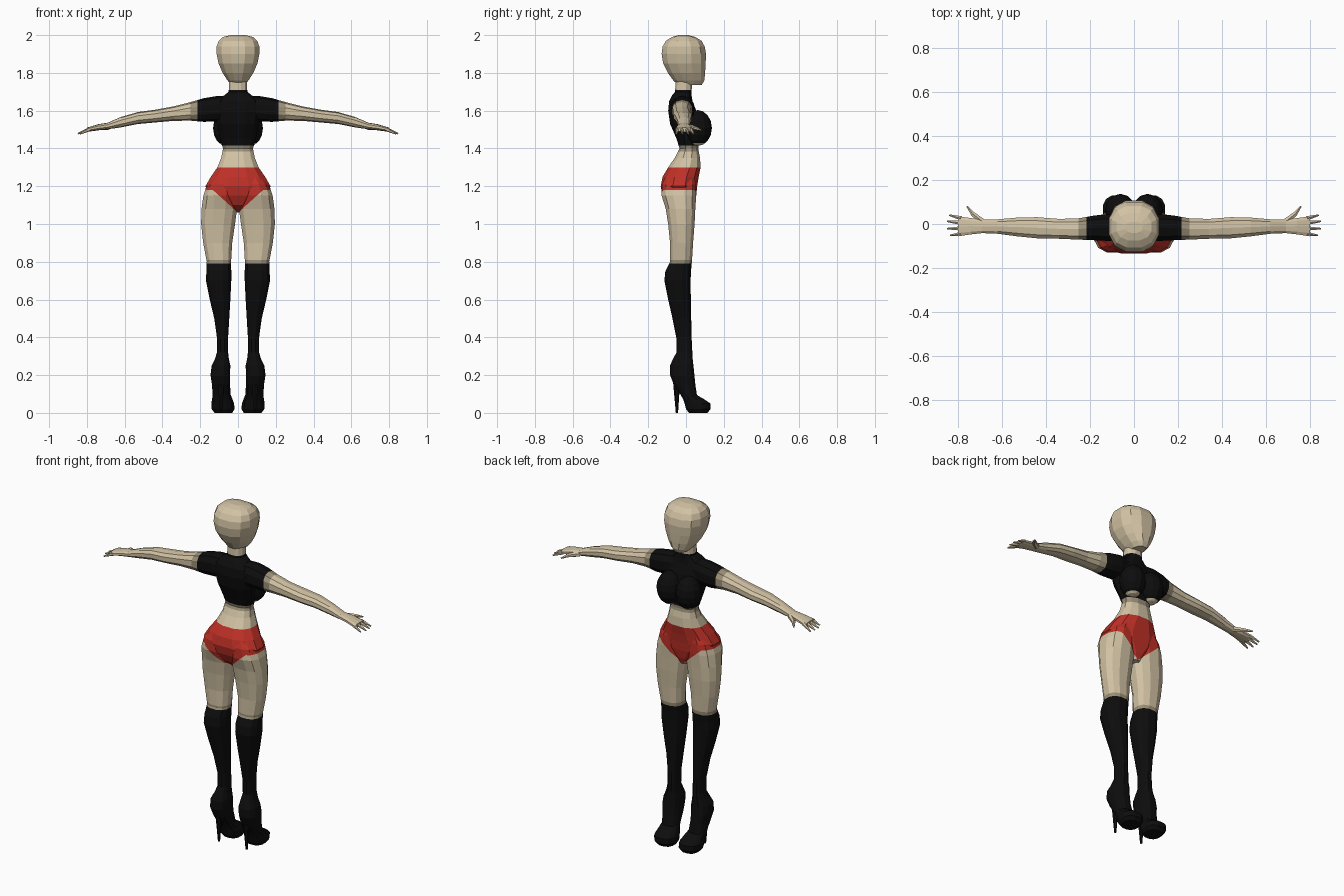
import bpy, bmesh, math
from mathutils import Vector


def material(name, rgb):
    m = bpy.data.materials.new(name)
    m.diffuse_color = (*rgb, 1)
    return m


MATS = [material("skin", (0.64, 0.54, 0.37)), material("shaded skin", (0.33, 0.28, 0.19)),
        material("black cloth", (0.004, 0.004, 0.004)), material("red cloth", (0.52, 0.03, 0.02))]
SKIN, SHADE, BLACK, RED = range(4)


def finish(name, bm, cuts=(), rule=None):
    """Cut the mesh along colour borders, colour faces by rule, make the object."""
    for co, no in cuts:
        bmesh.ops.bisect_plane(bm, geom=bm.verts[:] + bm.edges[:] + bm.faces[:],
                               dist=1e-5, plane_co=co, plane_no=no)
    bmesh.ops.recalc_face_normals(bm, faces=bm.faces[:])
    for f in bm.faces:
        f.smooth = False
        f.material_index = rule(f.calc_center_median()) if rule else SKIN
    me = bpy.data.meshes.new(name)
    bm.to_mesh(me)
    bm.free()
    for m in MATS:
        me.materials.append(m)
    ob = bpy.data.objects.new(name, me)
    bpy.context.collection.objects.link(ob)
    return ob


def loft(rings, axis="z", side=1, n=12, power=2.4):
    """Rings are (t, a0, a1, b0, b1): position on axis, then two cross ranges."""
    bm = bmesh.new()
    loops = []
    for t, a0, a1, b0, b1 in rings:
        loop = []
        for i in range(n):
            w = 2 * math.pi * (i + 0.5) / n
            c, s = math.cos(w), math.sin(w)
            a = (a0 + a1) / 2 + (a1 - a0) / 2 * math.copysign(abs(c) ** (2 / power), c) * 1.02
            b = (b0 + b1) / 2 + (b1 - b0) / 2 * math.copysign(abs(s) ** (2 / power), s) * 1.02
            p = (a, b, t) if axis == "z" else (t, a, b)
            loop.append(bm.verts.new((p[0] * side, p[1], p[2])))
        loops.append(loop)
    for lo, hi in zip(loops, loops[1:]):
        for i in range(n):
            j = (i + 1) % n
            bm.faces.new((lo[i], lo[j], hi[j], hi[i]))
    bm.faces.new(loops[0])
    bm.faces.new(loops[-1])
    return bm


def spike(name, p, q, r0, r1, rule=None, n=6):
    """Tapered rod from p to q."""
    p, q = Vector(p), Vector(q)
    d = q - p
    bm = bmesh.new()
    bmesh.ops.create_cone(bm, cap_ends=True, segments=n, radius1=r0, radius2=r1, depth=d.length)
    rot = d.to_track_quat("Z", "Y")
    for v in bm.verts:
        v.co = rot @ v.co + (p + q) / 2
    finish(name, bm, rule=rule)


def level(z):
    return ((0, 0, z), (0, 0, 1))


def body_colour(c):
    if c.z > 1.71:
        return SKIN
    if c.z > 1.415:
        return BLACK
    if c.z > 1.385:
        return SHADE
    if c.z > 1.30:
        return SKIN
    if c.z > min(1.06 + 0.9 * abs(c.x), 1.18):
        return RED
    if c.z > 0.81:
        return SKIN
    return SHADE if c.z > 0.79 else BLACK


def black(c):
    return BLACK


BRIEF_CUTS = [level(1.18), ((0, 0, 1.06), (-0.9, 0, 1)), ((0, 0, 1.06), (0.9, 0, 1))]

# Head
head = [(1.735, .035, -.04, .083), (1.76, .056, -.068, .098), (1.80, .082, -.097, .102),
        (1.85, .104, -.122, .105), (1.90, .114, -.13, .107), (1.94, .114, -.125, .10),
        (1.97, .103, -.107, .083), (1.99, .08, -.075, .05), (2.0, .04, -.04, .01)]
finish("head", loft([(z, -w, w, a, b) for z, w, a, b in head]))

# Neck, chest, waist and hips
torso = [(1.06, .025, -.05, .03), (1.10, .07, -.10, .045), (1.15, .15, -.125, .055),
         (1.20, .174, -.135, .06), (1.25, .145, -.125, .068), (1.30, .11, -.095, .078),
         (1.35, .09, -.06, .075), (1.40, .08, -.035, .065), (1.45, .095, -.05, .07),
         (1.53, .112, -.085, .07), (1.60, .125, -.095, .055), (1.65, .115, -.09, .035),
         (1.68, .075, -.075, .03), (1.70, .05, -.058, .03), (1.78, .045, -.055, .035)]
finish("torso", loft([(z, -w, w, a, b) for z, w, a, b in torso]),
       [level(z) for z in (1.71, 1.415, 1.385, 1.30)] + BRIEF_CUTS, body_colour)

# Leg with stocking and shoe: z, inner x, outer x, back y, front y
leg = [(0.0, .03, .125, .015, .115), (0.02, .018, .14, .0, .13), (0.05, .02, .142, -.008, .13),
       (0.07, .028, .138, -.015, .10), (0.095, .038, .135, -.028, .058),
       (0.15, .042, .138, -.065, .05), (0.20, .042, .146, -.085, .045),
       (0.25, .04, .14, -.085, .04), (0.285, .048, .122, -.07, .036), (0.32, .052, .112, -.05, .034),
       (0.40, .052, .112, -.052, .03), (0.50, .046, .126, -.072, .028), (0.60, .04, .15, -.095, .026),
       (0.70, .035, .17, -.115, .025), (0.75, .035, .168, -.11, .027), (0.80, .036, .166, -.085, .032),
       (0.90, .03, .185, -.085, .038), (1.0, .015, .196, -.095, .046), (1.08, .004, .194, -.108, .05),
       (1.15, .002, .184, -.13, .055), (1.21, .005, .165, -.128, .055), (1.25, .02, .13, -.11, .05)]

# Arm: x, back y, front y, bottom z, top z
arm = [(0.03, -.075, .03, 1.55, 1.68), (0.12, -.078, .045, 1.545, 1.675), (0.18, -.075, .04, 1.542, 1.665),
       (0.25, -.072, .027, 1.548, 1.645), (0.34, -.068, .024, 1.547, 1.622),
       (0.44, -.066, .032, 1.538, 1.604), (0.53, -.057, .03, 1.53, 1.592), (0.62, -.045, .022, 1.512, 1.566),
       (0.69, -.042, .02, 1.502, 1.536), (0.74, -.048, .028, 1.496, 1.528), (0.80, -.057, .035, 1.488, 1.51)]


def arm_colour(c):
    return BLACK if abs(c.x) < 0.215 else SHADE if abs(c.x) < 0.252 else SKIN


for s, tag in ((1, "right"), (-1, "left")):
    finish(tag + "_leg", loft(leg, side=s), [level(.79), level(.81)] + BRIEF_CUTS, body_colour)
    spike(tag + "_shoe_heel", (s * .09, -.05, .18), (s * .09, -.048, 0), .02, .006, black)
    finish(tag + "_arm", loft(arm, "x", s, n=10),
           [((s * x, 0, 0), (1, 0, 0)) for x in (.215, .252)], arm_colour)

    # Fingers and thumb
    for i, (y, tip_y, tip_x) in enumerate(((-.045, -.052, .835), (-.02, -.021, .848),
                                           (.005, .012, .848), (.026, .04, .838))):
        spike(f"{tag}_finger_{i + 1}", (s * .785, y, 1.502), (s * tip_x, tip_y, 1.478), .011, .004)
    spike(tag + "_thumb_base", (s * .685, .008, 1.515), (s * .735, .048, 1.508), .016, .011)
    spike(tag + "_thumb", (s * .732, .046, 1.508), (s * .758, .08, 1.497), .011, .004)

    # Bust, with the shirt hem crossing its underside
    bm = bmesh.new()
    bmesh.ops.create_uvsphere(bm, u_segments=12, v_segments=8, radius=1)
    for v in bm.verts:
        v.co = Vector((s * .062 + v.co.x * .07, .062 + v.co.y * .075, 1.508 + v.co.z * .095))
    finish(tag + "_bust", bm, [level(1.43)], lambda c: BLACK if c.z > 1.43 else SKIN)
